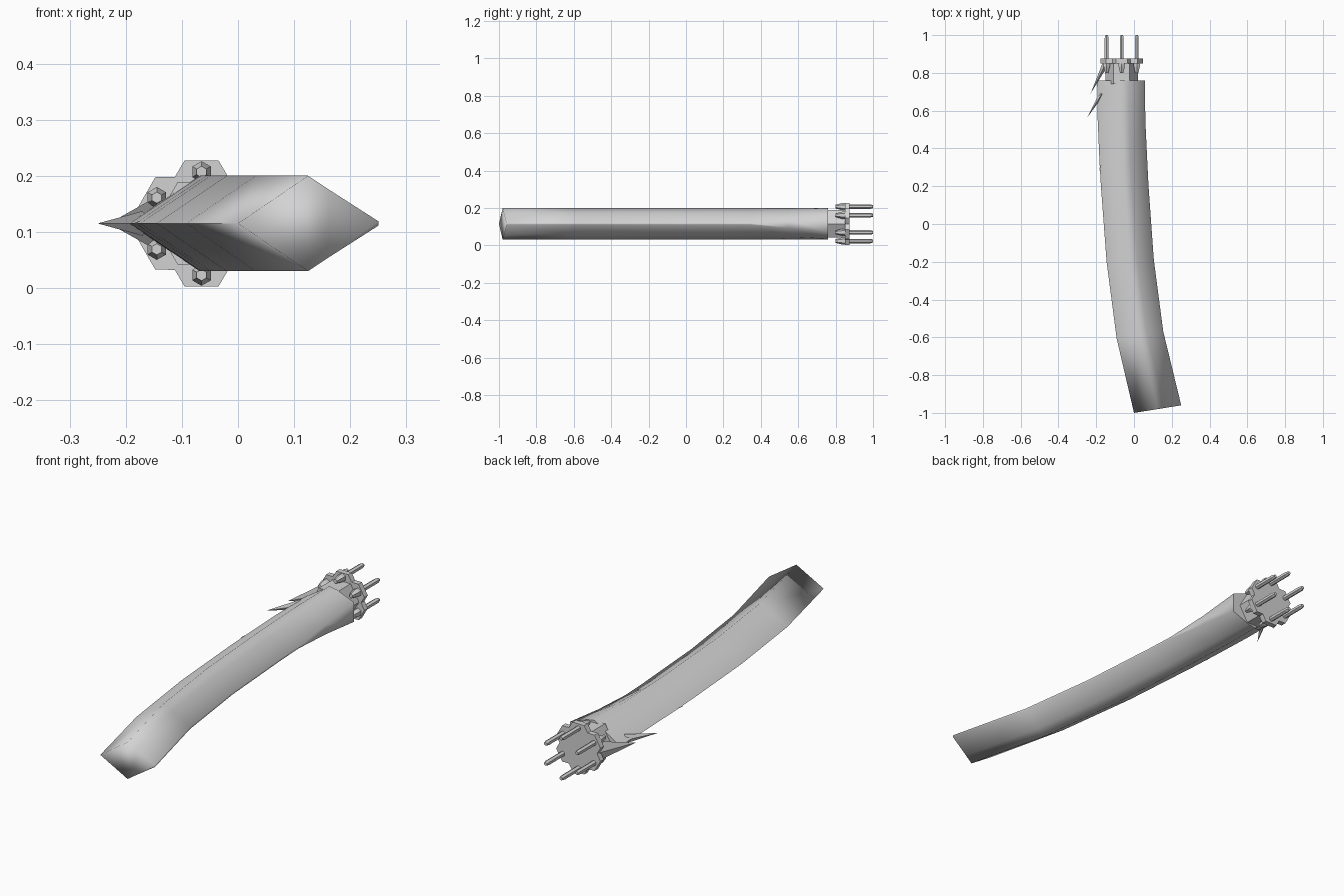
import bpy, bmesh, math
from mathutils import Vector

if "Cube" in bpy.data.objects:
    bpy.data.objects.remove(bpy.data.objects["Cube"])

grey = bpy.data.materials.new("light grey")
grey.diffuse_color = (0.65, 0.65, 0.65, 1)
grey.use_nodes = True
grey.node_tree.nodes["Principled BSDF"].inputs["Base Color"].default_value = grey.diffuse_color
CX, CZ = -0.065, 0.115          # axis of the rear fitting


def make(name, verts, faces, smooth=False):
    me = bpy.data.meshes.new(name)
    me.from_pydata(verts, [], faces)
    bm = bmesh.new()
    bm.from_mesh(me)
    bmesh.ops.recalc_face_normals(bm, faces=bm.faces)
    bm.to_mesh(me)
    bm.free()
    me.materials.append(grey)
    for p in me.polygons:
        p.use_smooth = smooth
    ob = bpy.data.objects.new(name, me)
    bpy.context.collection.objects.link(ob)
    return ob


def loft(name, rings, smooth=False):
    """Join equal-sized rings of points and cap both ends."""
    n = len(rings[0])
    verts = [v for r in rings for v in r]
    faces = [(k * n + i, k * n + (i + 1) % n, (k + 1) * n + (i + 1) % n, (k + 1) * n + i)
             for k in range(len(rings) - 1) for i in range(n)]
    faces += [tuple(range(n)), tuple(range(len(verts) - n, len(verts)))]
    return make(name, verts, faces, smooth)


def circle(x, y, z, r, n, turn=0.0):
    return [(x + r * math.cos(turn + math.tau * i / n), y,
             z + r * math.sin(turn + math.tau * i / n)) for i in range(n)]


# Curved grip: diamond section whose right ridge opens into a flat at the rear
# left x, left y, right x, right y, shoulder height, half height of right flat
stations = [(0.0, -1.0, 0.25, -0.96, 0.060, 0.004),
            (-0.092, -0.605, 0.155, -0.57, 0.060, 0.004),
            (-0.145, -0.2, 0.105, -0.19, 0.060, 0.004),
            (-0.175, 0.2, 0.077, 0.2, 0.060, 0.004),
            (-0.183, 0.34, 0.070, 0.34, 0.060, 0.004),
            (-0.192, 0.55, 0.060, 0.55, 0.069, 0.022),
            (-0.195, 0.76, 0.058, 0.76, 0.079, 0.045)]
rings = []
for lx, ly, rx, ry, shoulder, flat in stations:
    def at(t, h):
        return (lx + (rx - lx) * t, ly + (ry - ly) * t, CZ + h)
    rings.append([at(0, 0), at(0.5, 0.085), at(0.65, shoulder), at(1, flat),
                  at(1, -flat), at(0.65, -shoulder), at(0.5, -0.085)])
grip = loft("grip", rings, True)
grip.data.polygons[-1].use_smooth = False
for e in grip.data.edges:       # keep the rear rim and left ridge crisp
    a, b = e.vertices
    if min(a, b) >= 42 or (a % 7 == 0 and b % 7 == 0):
        e.use_edge_sharp = True

# Collar between grip and flange
loft("collar", [circle(CX, y, CZ, 0.085, 6) for y in (0.74, 0.86)])

# Six-lobed flange
outline = []
for k in range(6):
    for r, deg in ((0.1165, -15), (0.1165, 15), (0.0954, 30)):
        a = math.radians(90 + 60 * k + deg)
        outline.append((CX + r * math.cos(a), CZ + r * math.sin(a)))
loft("flange", [[(x, y, z) for x, z in outline] for y in (0.85, 0.875)])

# Pins with pointed heads on the front and slim shafts behind
for k in range(6):
    a = math.radians(90 + 60 * k)
    x, z = CX + 0.092 * math.cos(a), CZ + 0.092 * math.sin(a)
    loft(f"pin_head_{k + 1}", [circle(x, y, z, r, 6, a) for y, r in
                               ((0.80, 0.010), (0.835, 0.019), (0.852, 0.019))])
    loft(f"pin_shaft_{k + 1}", [circle(x, y, z, r, 6, a) for y, r in
                                ((0.87, 0.012), (0.985, 0.012), (1.0, 0.008))])

# Thin barbs along the left ridge, swept forward
for i, (tip, root, wide, tall) in enumerate((
        ((-0.25, 0.56), (-0.17, 0.69), 0.012, 0.022),
        ((-0.23, 0.69), (-0.15, 0.85), 0.016, 0.045),
        ((-0.186, 0.28), (-0.172, 0.32), 0.004, 0.006))):
    d = (Vector(root) - Vector(tip)).normalized()
    sx, sy = d.y * wide, -d.x * wide
    x, y = root
    verts = [(tip[0], tip[1], CZ), (x + sx, y + sy, CZ), (x, y, CZ + tall),
             (x - sx, y - sy, CZ), (x, y, CZ - tall)]
    make(f"barb_{i + 1}", verts, [(0, 1, 2), (0, 2, 3), (0, 3, 4), (0, 4, 1), (1, 2, 3, 4)])
